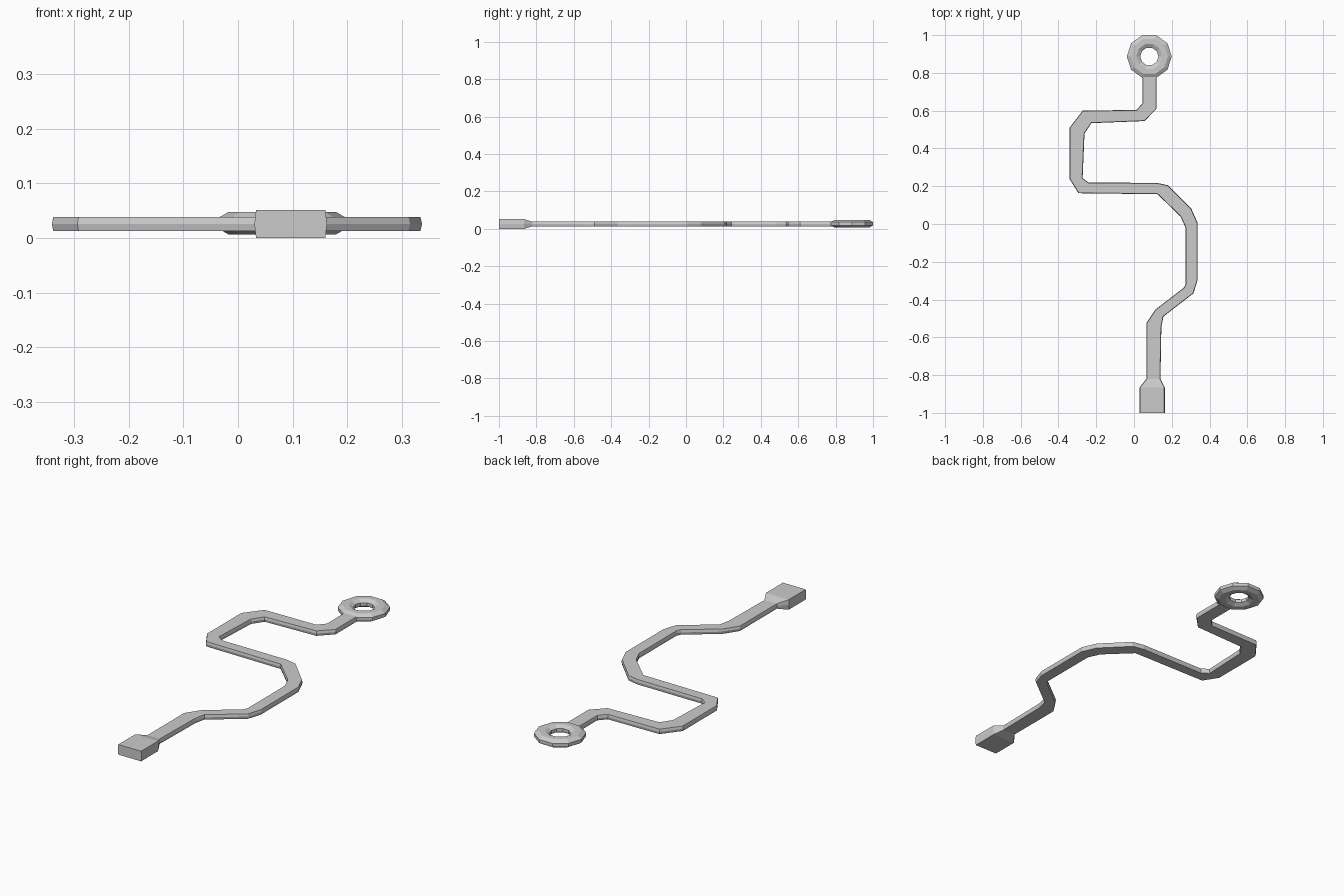
import bpy, bmesh
from math import cos, sin, pi
from mathutils import Vector

ZC = 0.0255  # mid height of the whole part


def make_object(name, bm):
    bmesh.ops.recalc_face_normals(bm, faces=bm.faces)
    mesh = bpy.data.meshes.new(name)
    bm.to_mesh(mesh)
    bm.free()
    ob = bpy.data.objects.new(name, mesh)
    bpy.context.collection.objects.link(ob)
    return ob


def bridge(bm, a, b):
    n = len(a)
    for i in range(n):
        j = (i + 1) % n
        bm.faces.new((a[i], a[j], b[j], b[i]))


# Winding bar with thick end block: left x, y, right x, y, half thickness
stations = [
    (0.030, -1.00, 0.163, -1.00, 0.0255),
    (0.030, -0.865, 0.163, -0.865, 0.0255),
    (0.065, -0.82, 0.140, -0.82, 0.0125),
    (0.065, -0.525, 0.145, -0.545, 0.0125),
    (0.113, -0.453, 0.156, -0.49, 0.0125),
    (0.264, -0.337, 0.315, -0.367, 0.0125),
    (0.273, -0.32, 0.337, -0.296, 0.0125),
    (0.273, -0.02, 0.337, 0.005, 0.0125),
    (0.246, 0.04, 0.304, 0.08, 0.0125),
    (0.124, 0.158, 0.180, 0.205, 0.0125),
    (0.105, 0.158, 0.120, 0.218, 0.0125),
    (-0.294, 0.163, -0.240, 0.219, 0.0125),
    (-0.341, 0.238, -0.272, 0.243, 0.0125),
    (-0.341, 0.51, -0.262, 0.48, 0.0125),
    (-0.272, 0.60, -0.225, 0.534, 0.0125),
    (0.013, 0.604, 0.056, 0.545, 0.0125),
    (0.045, 0.64, 0.119, 0.61, 0.0125),
    (0.045, 0.79, 0.119, 0.79, 0.0125),
]
bm = bmesh.new()
rings = []
for lx, ly, rx, ry, h in stations:
    L, R = Vector((lx, ly, ZC)), Vector((rx, ry, ZC))
    inset = (R - L).normalized() * 0.003
    up = Vector((0, 0, h))
    pts = (L, L + inset + up, R - inset + up, R, R - inset - up, L + inset - up)
    rings.append([bm.verts.new(p) for p in pts])
for a, b in zip(rings, rings[1:]):
    bridge(bm, a, b)
bm.faces.new(rings[0])
bm.faces.new(rings[-1])
make_object("winding_bar", bm)

# Ten-sided eye ring with an octagonal section
CX, CY, MAJOR = 0.081, 0.887, 0.0835
SR, SZ = 0.0384, 0.0225
bm = bmesh.new()
rings = []
for i in range(10):
    t = 2 * pi * i / 10
    ring = []
    for k in range(8):
        p = 2 * pi * (k + 0.5) / 8
        r = MAJOR + SR * cos(p)
        ring.append(bm.verts.new((CX + r * cos(t), CY + r * sin(t), ZC + 0.0015 + SZ * sin(p))))
    rings.append(ring)
for i in range(10):
    bridge(bm, rings[i], rings[(i + 1) % 10])
make_object("eye_ring", bm)
